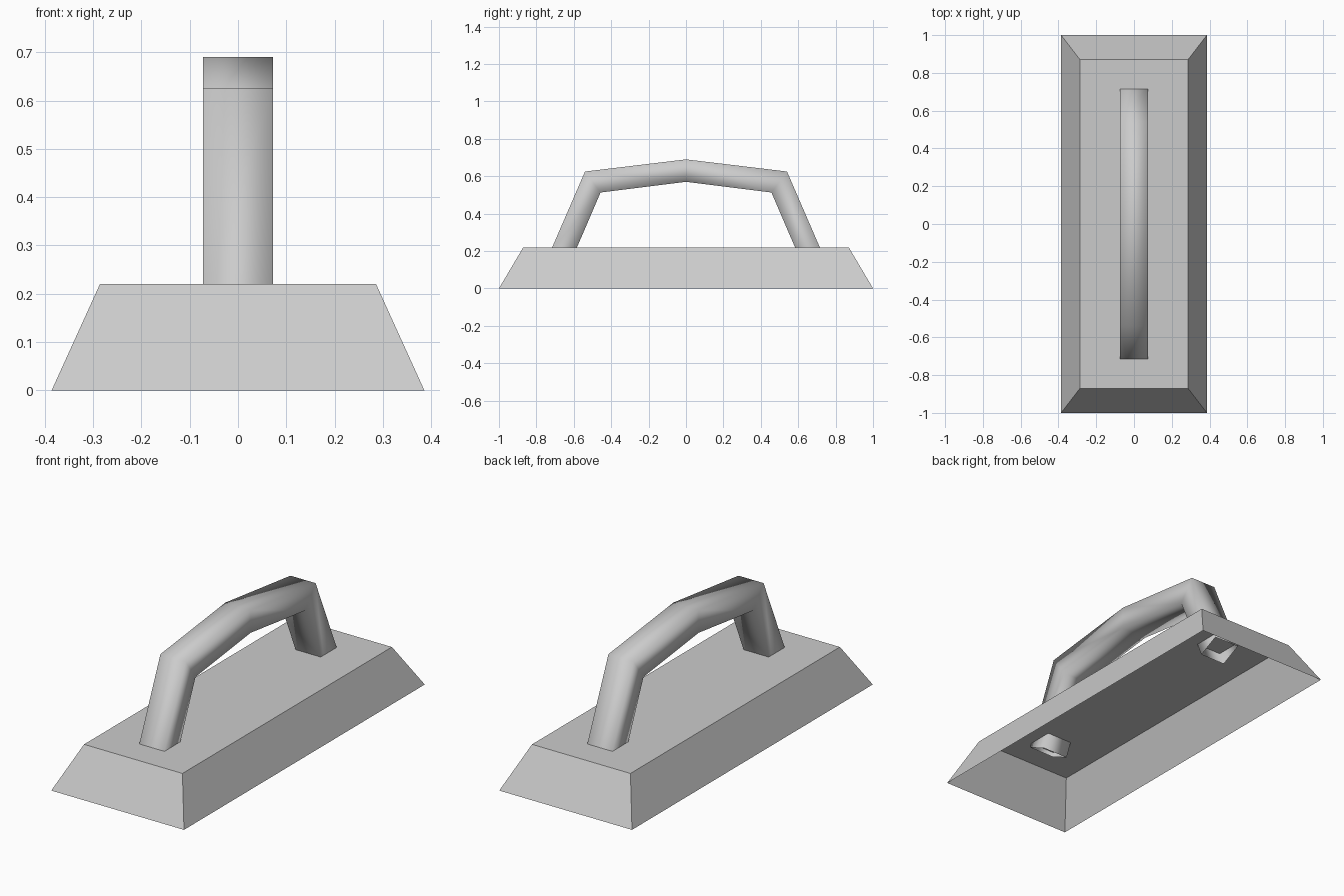
import bpy
import bmesh

cube = bpy.data.objects.get("Cube")
if cube:
    bpy.data.objects.remove(cube, do_unlink=True)

# One plain grey for every part
grey = bpy.data.materials.new("light_grey")
grey.use_nodes = True
colour = (0.6, 0.6, 0.6, 1)
grey.diffuse_color = colour
grey.node_tree.nodes["Principled BSDF"].inputs["Base Color"].default_value = colour


def add_part(name, bm, smooth):
    mesh = bpy.data.meshes.new(name)
    bm.normal_update()
    bm.to_mesh(mesh)
    bm.free()
    mesh.materials.append(grey)
    for poly in mesh.polygons:
        poly.use_smooth = smooth
    obj = bpy.data.objects.new(name, mesh)
    bpy.context.collection.objects.link(obj)
    return obj


def bridge_rings(bm, rings):
    for a, b in zip(rings, rings[1:]):
        for i in range(4):
            j = (i + 1) % 4
            bm.faces.new((a[i], a[j], b[j], b[i]))


# Base: a thin tapered tray, open underneath
bm = bmesh.new()
rings = []
for half_x, half_y, z in ((0.386, 1.0, 0), (0.286, 0.87, 0.22)):
    rings.append([bm.verts.new((sx * half_x, sy * half_y, z))
                  for sx, sy in ((-1, -1), (1, -1), (1, 1), (-1, 1))])
bridge_rings(bm, rings)
bm.faces.new(rings[-1])
add_part("base", bm, False)

# Handle: a bent rectangular tube, open ends poking through the base
# Each station is (outer y, outer z, inner y, inner z)
half = [(0.724, 0.20, 0.614, 0.147),
        (0.54, 0.625, 0.457, 0.513)]
stations = [(-oy, oz, -iy, iz) for oy, oz, iy, iz in half]
stations += [(0, 0.69, 0, 0.57)] + half[::-1]
half_width = 0.073
bm = bmesh.new()
rings = []
for oy, oz, iy, iz in stations:
    rings.append([bm.verts.new(p) for p in (
        (-half_width, oy, oz), (half_width, oy, oz),
        (half_width, iy, iz), (-half_width, iy, iz))])
bridge_rings(bm, rings)
bmesh.ops.recalc_face_normals(bm, faces=bm.faces)
add_part("handle", bm, True)
